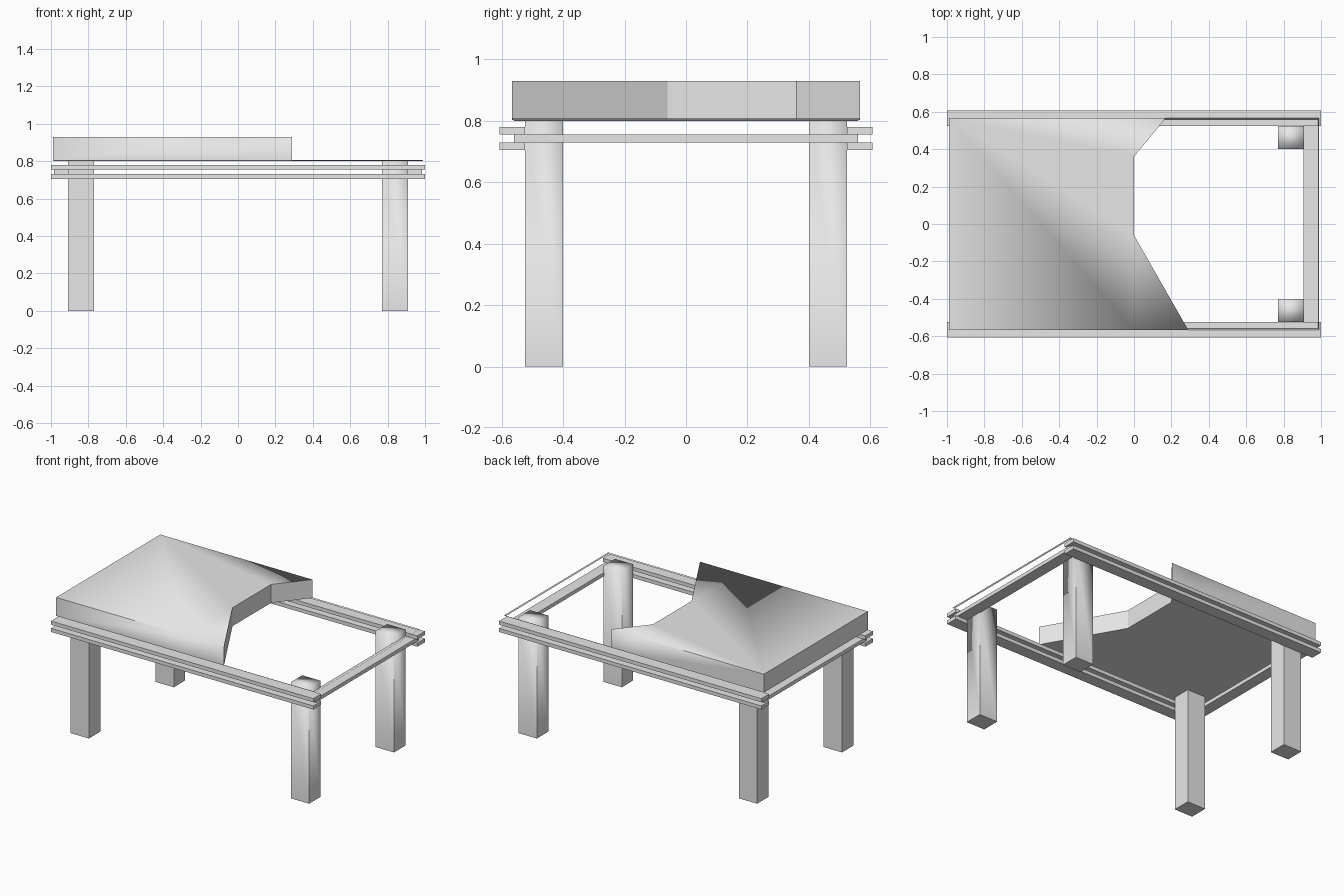
import bpy, bmesh

cube = bpy.data.objects.get("Cube")
if cube:
    bpy.data.objects.remove(cube, do_unlink=True)

grey = bpy.data.materials.new("plain_grey")
grey.use_nodes = True
colour = (0.8, 0.8, 0.8, 1)
grey.diffuse_color = colour
grey.node_tree.nodes["Principled BSDF"].inputs["Base Color"].default_value = colour


def finish(name, bm, soft=None):
    """Turn a bmesh into an object; edges passing the soft rule shade smoothly."""
    bm.normal_update()
    for face in bm.faces:
        face.smooth = soft is not None
    if soft:
        for edge in bm.edges:
            edge.smooth = edge.calc_face_angle(0) < 0.1 or soft(edge)
    mesh = bpy.data.meshes.new(name)
    bm.to_mesh(mesh)
    bm.free()
    mesh.materials.append(grey)
    obj = bpy.data.objects.new(name, mesh)
    bpy.context.collection.objects.link(obj)
    return obj


def box(name, low, high, soft=None):
    bm = bmesh.new()
    bmesh.ops.create_cube(bm, size=1)
    for v in bm.verts:
        for i in range(3):
            v.co[i] = high[i] if v.co[i] > 0 else low[i]
    return finish(name, bm, soft)


# Legs: the exposed pair has softened tops
def leg_top(edge):
    return all(v.co.z > 0.5 for v in edge.verts)


for sx, side in ((-1, "right"), (1, "left")):
    for sy, end in ((-1, "front"), (1, "back")):
        x, y = 0.84 * sx, 0.4625 * sy
        box(f"{end}_{side}_leg", (x - 0.07, y - 0.0625, 0),
            (x + 0.07, y + 0.0625, 0.8), leg_top if sx > 0 else None)

# Paired long rails, outside the legs
for sy, end in ((-1, "front"), (1, "back")):
    y = 0.5665 * sy
    for z, level in ((0.705, "lower"), (0.755, "upper")):
        box(f"{end}_{level}_rail", (-1, y - 0.0415, z), (1, y + 0.0415, z + 0.025))

# Cross rails, sandwiched between the long rails
for sx, side in ((-1, "right"), (1, "left")):
    x = 0.945 * sx
    box(f"{side}_cross_rail", (x - 0.04, -0.56, 0.73), (x + 0.04, 0.56, 0.755))

# Broken table top
EDGE, BACK, BOTTOM, TOP = 0.99, 0.567, 0.803, 0.93
outline = [(-EDGE, -BACK), (0, -BACK), (0.29, -BACK), (0, -0.06),
           (0, 0.36), (0.17, BACK), (0, BACK), (-EDGE, BACK)]
bm = bmesh.new()
lower = [bm.verts.new((x, y, BOTTOM)) for x, y in outline]
upper = [bm.verts.new((x, y, TOP)) for x, y in outline]
for part in ([0, 1, 3, 4, 6, 7], [1, 2, 3], [4, 5, 6]):
    bm.faces.new([upper[i] for i in part])
    bm.faces.new([lower[i] for i in reversed(part)])
for i in range(len(outline)):
    j = (i + 1) % len(outline)
    bm.faces.new((lower[i], lower[j], upper[j], upper[i]))


def broken_corner(edge):
    return all(v.co.z > 0.9 and v.co.x >= 0 and abs(v.co.y) > 0.5 for v in edge.verts)


finish("table_top", bm, broken_corner)

# Thin chamfer rim left behind around the table top
bm = bmesh.new()
rings = []
for inset, z in ((0.007, 0.8), (0, 0.807)):
    x, y = EDGE - inset, BACK - inset
    rings.append([bm.verts.new((px, py, z))
                  for px, py in ((-x, -y), (x, -y), (x, y), (-x, y))])
for i in range(4):
    j = (i + 1) % 4
    bm.faces.new((rings[0][i], rings[0][j], rings[1][j], rings[1][i]))
finish("top_rim", bm)
